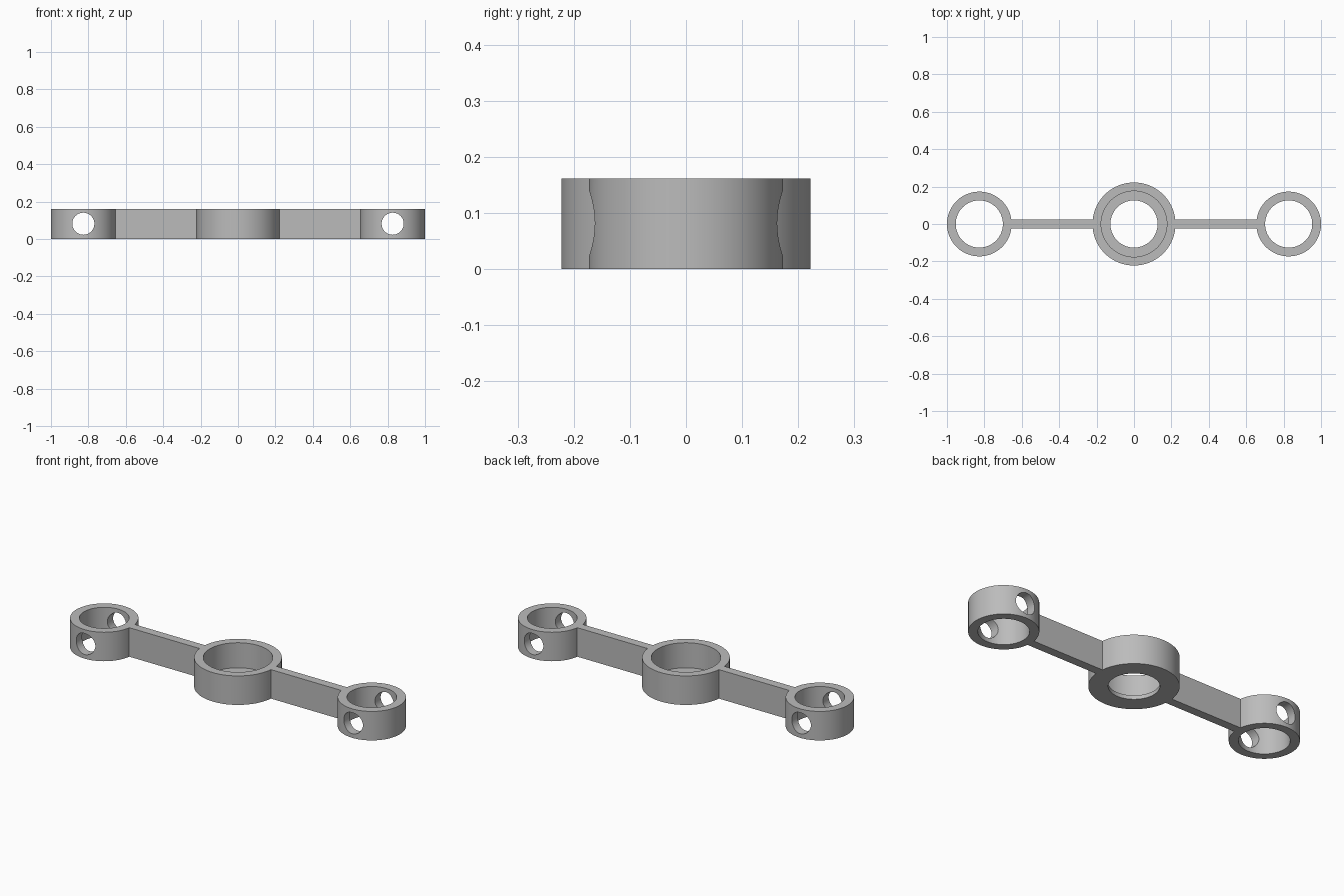
import bpy, bmesh, math
from mathutils import Matrix

if "Cube" in bpy.data.objects:
    bpy.data.objects.remove(bpy.data.objects["Cube"])

HEIGHT = 0.162
RING_X, RING_R, BORE_R = 0.827, 0.173, 0.126
HUB_R, POCKET_R, LIP = 0.222, 0.176, 0.022
ARM_HALF = 0.024
PIN_R = 0.059
SEGMENTS = 96

grey = bpy.data.materials.new("plain grey")
grey.use_nodes = True
colour = (0.5, 0.5, 0.5, 1)
grey.diffuse_color = colour
grey.node_tree.nodes["Principled BSDF"].inputs["Base Color"].default_value = colour


def finish(name, bm):
    bmesh.ops.recalc_face_normals(bm, faces=bm.faces)
    mesh = bpy.data.meshes.new(name)
    bm.to_mesh(mesh)
    bm.free()
    mesh.materials.append(grey)
    obj = bpy.data.objects.new(name, mesh)
    bpy.context.collection.objects.link(obj)
    return obj


def smooth(obj):
    bpy.ops.object.select_all(action="DESELECT")
    obj.select_set(True)
    bpy.context.view_layer.objects.active = obj
    bpy.ops.object.shade_smooth_by_angle(angle=math.radians(30))


def lathe(name, profile, x=0):
    """Turn a closed (radius, height) profile around a vertical axis at x."""
    bm = bmesh.new()
    rings = []
    for i in range(SEGMENTS):
        a = math.tau * i / SEGMENTS
        rings.append([bm.verts.new((x + r * math.cos(a), r * math.sin(a), z))
                      for r, z in profile])
    n = len(profile)
    for i in range(SEGMENTS):
        p, q = rings[i], rings[(i + 1) % SEGMENTS]
        for j in range(n):
            k = (j + 1) % n
            bm.faces.new((p[j], q[j], q[k], p[k]))
    return finish(name, bm)


# Central hub with a thin inner lip at the bottom
smooth(lathe("hub", [(HUB_R, 0), (HUB_R, HEIGHT), (POCKET_R, HEIGHT),
                     (POCKET_R, LIP), (BORE_R, LIP), (BORE_R, 0)]))

for side, sign in (("left", 1), ("right", -1)):
    # End ring
    ring = lathe(side + "_ring", [(RING_R, 0), (RING_R, HEIGHT),
                                  (BORE_R, HEIGHT), (BORE_R, 0)], sign * RING_X)

    # Cross hole from front to back through the ring
    bm = bmesh.new()
    bmesh.ops.create_cone(bm, cap_ends=True, segments=48, radius1=PIN_R,
                          radius2=PIN_R, depth=1,
                          matrix=Matrix.Translation((sign * RING_X, 0, HEIGHT / 2 + 0.001))
                          @ Matrix.Rotation(math.pi / 2, 4, "X"))
    cutter = finish(side + "_pin_cutter", bm)
    cut = ring.modifiers.new("pin hole", "BOOLEAN")
    cut.operation, cut.solver, cut.object = "DIFFERENCE", "EXACT", cutter
    bpy.context.view_layer.update()
    result = bpy.data.meshes.new_from_object(
        ring.evaluated_get(bpy.context.evaluated_depsgraph_get()))
    ring.modifiers.clear()
    ring.data = result
    bpy.data.objects.remove(cutter)
    smooth(ring)

    # Flat arm between hub and ring
    inner = math.sqrt(HUB_R ** 2 - ARM_HALF ** 2)
    outer = RING_X - math.sqrt(RING_R ** 2 - ARM_HALF ** 2)
    bm = bmesh.new()
    bmesh.ops.create_cube(bm, size=1, matrix=Matrix.Translation(
        (sign * (inner + outer) / 2, 0, HEIGHT / 2))
        @ Matrix.Diagonal((outer - inner, 2 * ARM_HALF, HEIGHT, 1)))
    finish(side + "_arm", bm)
